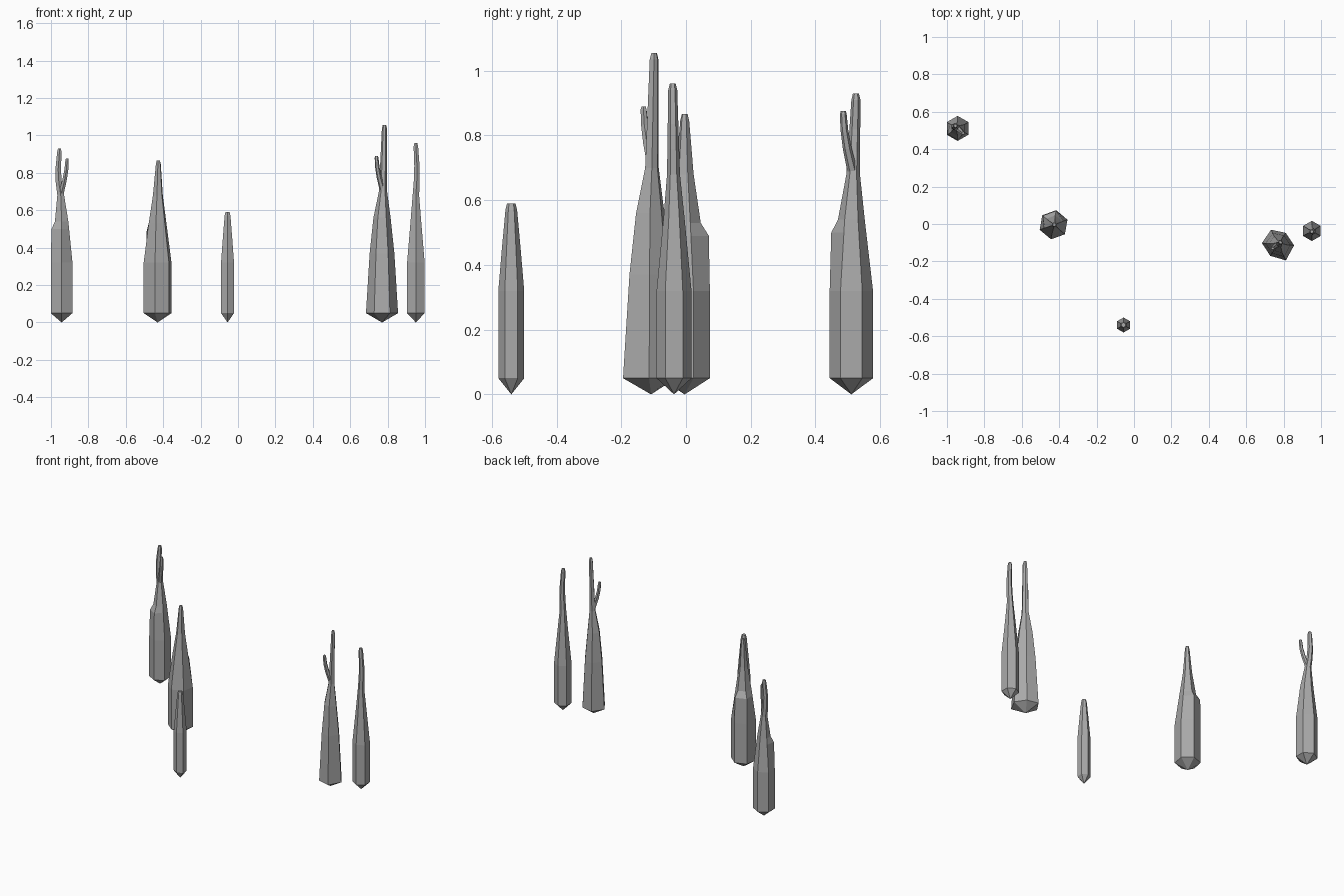
import bpy
import bmesh
from math import cos, sin, pi, radians
from mathutils import Vector

cube = bpy.data.objects.get("Cube")
if cube:
    bpy.data.objects.remove(cube, do_unlink=True)

stone = bpy.data.materials.new("grey stone")
stone.use_nodes = True
grey = (0.4, 0.4, 0.4, 1)
stone.diffuse_color = grey
stone.node_tree.nodes["Principled BSDF"].inputs["Base Color"].default_value = grey

SIDES = 6
FOOT_HEIGHT = 0.05
CAP_HEIGHT = 0.02


def add_ring(bm, centre, radius, turn, scales):
    """Add one horizontal ring of corners, each scaled outward on its own."""
    ring = []
    for side, scale in enumerate(scales):
        angle = radians(turn) + side * 2 * pi / SIDES
        outward = Vector((cos(angle), sin(angle), 0))
        ring.append(bm.verts.new(centre + outward * radius * scale))
    return ring


def skin(bm, rings):
    """Join neighbouring rings with quads and close the last one."""
    for lower, upper in zip(rings, rings[1:]):
        for side in range(SIDES):
            following = (side + 1) % SIDES
            bm.faces.new((lower[side], lower[following], upper[following], upper[side]))
    bm.faces.new(rings[-1])


def add_branch(bm, start, end, radius, turn):
    """Grow a thin limb that leaves sideways and bends upward."""
    even = [1] * SIDES
    rings = []
    for t in (0, 0.4, 0.7, 0.95, 1):
        centre = start.lerp(end, t)
        bend = start.lerp(end, sin(t * pi / 2))
        centre.x, centre.y = bend.x, bend.y
        thickness = radius * (0.6 if t == 1 else 1.3 - t / 2)
        rings.append(add_ring(bm, centre, thickness, turn, even))
    skin(bm, rings)


def pillar(name, base, height, foot_radius, shoulder_height, shoulder_radius,
           neck_height, neck_radius, tip_radius=0.014, shaft_height=0.32,
           shaft_taper=1, turn=30, section=None, ledge=(), lean=(0, 0),
           sway=0, branch_end=None):
    """A pointed foot, straight shaft, shoulder and swaying spire."""
    bm = bmesh.new()
    section = section or [1] * SIDES
    swollen = [s * 1.35 if i in ledge else s for i, s in enumerate(section)]
    origin = Vector((*base, 0))
    up = Vector((0, 0, 1))
    tip = origin + Vector((*lean, height))
    neck = origin.lerp(tip, 0.4)
    neck.z = neck_height
    rings = []

    def ring(centre, radius, scales=section):
        rings.append(add_ring(bm, centre, radius, turn, scales))

    # Foot and shaft
    ring(origin + up * FOOT_HEIGHT, foot_radius)
    ring(origin + up * shaft_height, foot_radius * shaft_taper)

    # Shoulder, with a step above any swollen corners
    ring(origin + up * shoulder_height, shoulder_radius, swollen)
    if ledge:
        ring(origin + up * (shoulder_height + CAP_HEIGHT * 2), shoulder_radius * 0.9)

    # Neck, spire and blunt cap
    ring(neck, neck_radius)
    spire_top = tip - up * CAP_HEIGHT
    if height - neck_height > CAP_HEIGHT * 2:
        for t in (0.3, 0.6):
            centre = neck.lerp(spire_top, t)
            centre.x += sway * sin(t * pi)
            ring(centre, neck_radius + (tip_radius - neck_radius) * t)
        ring(spire_top, tip_radius)
    ring(tip, tip_radius * 0.65)
    skin(bm, rings)

    # Downward point
    point = bm.verts.new(origin)
    for side in range(SIDES):
        bm.faces.new((point, rings[0][(side + 1) % SIDES], rings[0][side]))

    if branch_end:
        add_branch(bm, neck, Vector(branch_end), tip_radius * 0.9, turn)

    bmesh.ops.recalc_face_normals(bm, faces=bm.faces)
    mesh = bpy.data.meshes.new(name)
    bm.to_mesh(mesh)
    bm.free()
    mesh.materials.append(stone)
    bpy.context.collection.objects.link(bpy.data.objects.new(name, mesh))


# Forked pillar at the back
pillar("back_forked_pillar", base=(-0.943, 0.511), height=0.93, foot_radius=0.067,
       shoulder_height=0.5, shoulder_radius=0.046, neck_height=0.68,
       neck_radius=0.021, ledge=(3, 4), lean=(-0.012, 0.014), sway=-0.01,
       branch_end=(-0.914, 0.486, 0.876))

# Wide pillar with a shoulder
pillar("shouldered_pillar", base=(-0.43, -0.004), height=0.866, foot_radius=0.079,
       shoulder_height=0.49, shoulder_radius=0.056, neck_height=0.68,
       neck_radius=0.028, turn=20, ledge=(1, 2), lean=(0.004, 0))

# Small plain pillar at the front
pillar("small_front_pillar", base=(-0.056, -0.54), height=0.59, foot_radius=0.04,
       shoulder_height=0.45, shoulder_radius=0.029, neck_height=0.57,
       neck_radius=0.018, tip_radius=0.02)

# Tallest pillar, uneven in section, with a short branch
pillar("tall_branched_pillar", base=(0.77, -0.108), height=1.055, foot_radius=0.086,
       shaft_height=0.37, shaft_taper=0.77, shoulder_height=0.56,
       shoulder_radius=0.046, neck_height=0.7, neck_radius=0.022, turn=-4,
       section=[1, 0.85, 1, 1, 0.87, 1.12], lean=(0.013, 0.01),
       branch_end=(0.741, -0.131, 0.889))

# Slender swaying pillar at the side
pillar("slender_side_pillar", base=(0.951, -0.037), height=0.96, foot_radius=0.054,
       shoulder_height=0.55, shoulder_radius=0.032, neck_height=0.68,
       neck_radius=0.02, lean=(0, -0.004), sway=0.006)
